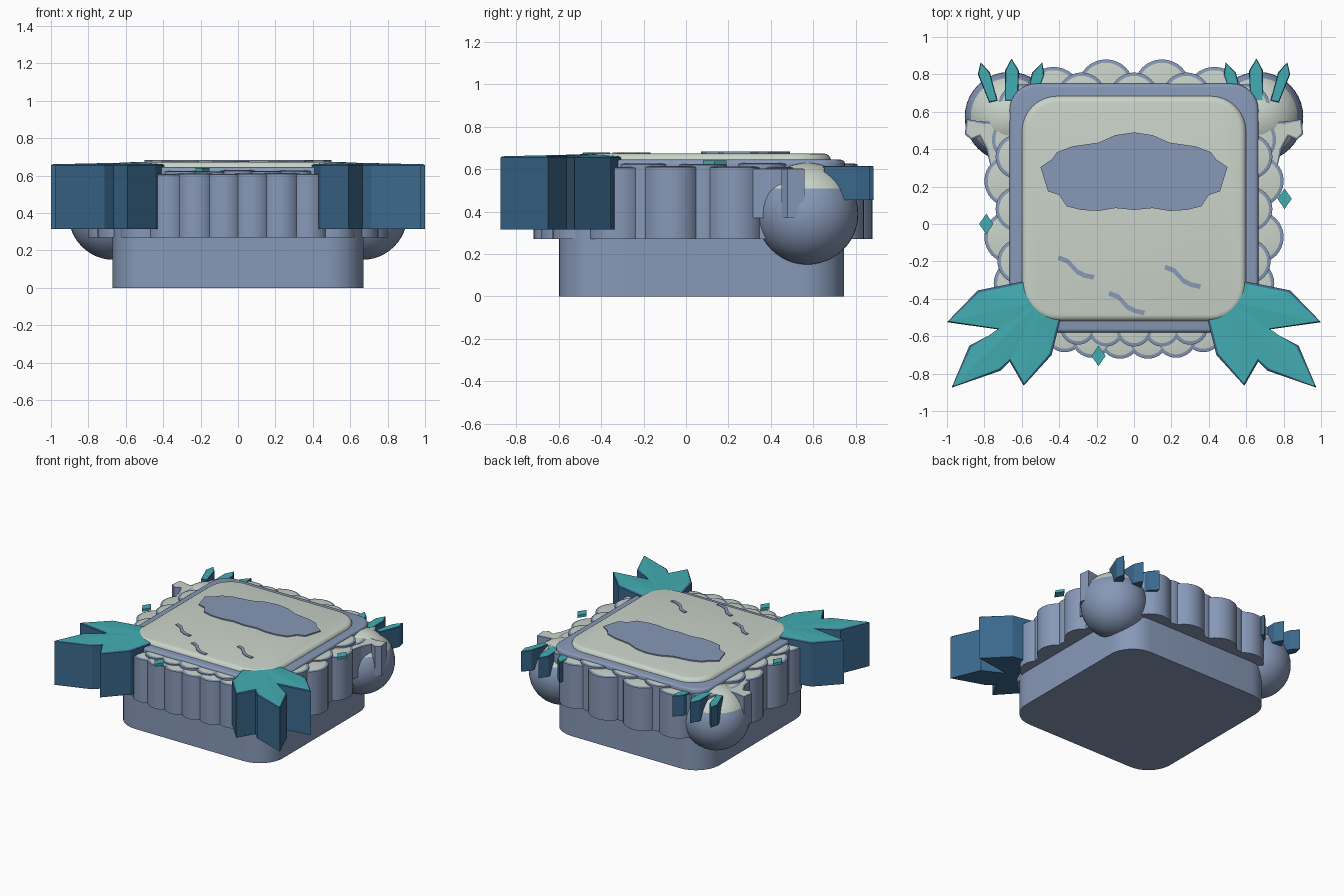
import bpy, bmesh, math

if "Cube" in bpy.data.objects:
    bpy.data.objects.remove(bpy.data.objects["Cube"])


def mat(name, *srgb):
    m = bpy.data.materials.new(name)
    m.diffuse_color = [((c + 0.055) / 1.055) ** 2.4 for c in srgb] + [1]
    m.use_nodes = True
    m.node_tree.nodes["Principled BSDF"].inputs["Base Color"].default_value = m.diffuse_color
    return m


STONE = mat("slate blue", 0.53, 0.60, 0.72)
PALE = mat("pale sage", 0.79, 0.83, 0.79)
TEAL = mat("teal", 0.26, 0.68, 0.70)
NAVY = mat("deep blue", 0.23, 0.41, 0.55)


def finish(bm, name, mats, smooth=False):
    bmesh.ops.recalc_face_normals(bm, faces=bm.faces[:])
    me = bpy.data.meshes.new(name)
    bm.to_mesh(me)
    bm.free()
    ob = bpy.data.objects.new(name, me)
    bpy.context.collection.objects.link(ob)
    for m in mats:
        me.materials.append(m)
    if smooth:
        bpy.ops.object.select_all(action='DESELECT')
        ob.select_set(True)
        bpy.context.view_layer.objects.active = ob
        bpy.ops.object.shade_smooth_by_angle(angle=math.radians(35))
    return ob


def prism(name, pts, z0, z1, side, top=None, border=0, raise_top=0, peak=None,
          smooth=False, bevel=0):
    """Extruded outline; optional coloured top with a border, raised or fanned to a peak."""
    bm = bmesh.new()
    f = bm.faces.new([bm.verts.new((x, y, z0)) for x, y in pts])
    f.normal_update()
    ext = bmesh.ops.extrude_face_region(bm, geom=[f])
    bmesh.ops.translate(bm, verts=[v for v in ext['geom'] if isinstance(v, bmesh.types.BMVert)],
                        vec=(0, 0, z1 - z0))
    if not any(len(g.verts) == len(pts) and abs(g.calc_center_median().z - z0) < 1e-5
               for g in bm.faces):
        bm.faces.new([v for v in bm.verts if abs(v.co.z - z0) < 1e-5])
    bmesh.ops.recalc_face_normals(bm, faces=bm.faces[:])
    cap = max(bm.faces, key=lambda g: g.calc_center_median().z)
    if bevel:
        bmesh.ops.bevel(bm, geom=list(cap.edges), offset=bevel, segments=4,
                        profile=0.5, affect='EDGES')
    if top:
        if border:
            bmesh.ops.inset_individual(bm, faces=[cap], thickness=border)
        cap.material_index = 1
        for v in cap.verts:
            v.co.z += raise_top
        if peak:
            r = bmesh.ops.poke(bm, faces=[cap])
            r['verts'][0].co = peak
            for g in r['faces']:
                g.material_index = 1
    return finish(bm, name, [side] + ([top] if top else []), smooth)


def rounded(hx, y0, y1, r, n=8):
    pts = []
    for i, (cx, cy) in enumerate([(hx - r, y1 - r), (r - hx, y1 - r),
                                  (r - hx, y0 + r), (hx - r, y0 + r)]):
        for k in range(n + 1):
            a = math.pi / 2 * (i + k / n)
            pts.append((cx + r * math.cos(a), cy + r * math.sin(a)))
    return pts


def circle(cx, cy, r, n=32):
    return [(cx + r * math.cos(2 * math.pi * i / n), cy + r * math.sin(2 * math.pi * i / n))
            for i in range(n)]


# Main block, rim and cushion
prism("base_block", rounded(0.67, -0.6, 0.745, 0.2), 0, 0.6, STONE, smooth=True)
prism("top_rim", rounded(0.665, -0.58, 0.75, 0.14), 0.58, 0.645, STONE, smooth=True, bevel=0.02)
prism("cushion", rounded(0.6, -0.52, 0.685, 0.19), 0.6, 0.674, PALE, smooth=True, bevel=0.035)

# Scalloped fringe: (x, y, radius) for the outer row, then the inner row
outer = [(0.15, 0.73, 0.15), (0.43, 0.69, 0.15), (0.6, 0.62, 0.13),
         (0.63, 0.45, 0.13), (0.66, 0.23, 0.14), (0.66, -0.07, 0.14), (0.61, -0.32, 0.14),
         (0.075, -0.61, 0.11), (0.225, -0.605, 0.11), (0.37, -0.575, 0.11), (0.5, -0.5, 0.13)]
inner = [(0, 0.68, 0.13), (0.28, 0.68, 0.13), (0.62, 0.36, 0.12), (0.62, 0.08, 0.12),
         (0.61, -0.2, 0.12), (0, -0.56, 0.095), (0.15, -0.56, 0.095), (0.3, -0.55, 0.095)]
for row, z in ((outer, 0.605), (inner, 0.62)):
    for i, (x, y, r) in enumerate(row):
        for s in ((1, -1) if x else (1,)):
            prism("fringe_scallop", circle(s * x, y, r), 0.27, z + 0.002 * (i % 3) + 0.001 * s,
                  STONE, PALE, border=0.018, raise_top=0.004, smooth=True)

# Patch on the cushion
half = [(0, 0.49), (0.1, 0.475), (0.19, 0.435), (0.33, 0.415), (0.41, 0.385), (0.44, 0.345),
        (0.5, 0.305), (0.48, 0.24), (0.46, 0.175), (0.4, 0.155), (0.36, 0.095), (0.28, 0.075),
        (0.19, 0.07), (0.1, 0.085), (0, 0.075)]
prism("cushion_patch", half + [(-x, y) for x, y in half[-2:0:-1]], 0.674, 0.683, STONE)

# Thin crack strokes
stroke = [(0, 0), (0.05, -0.02), (0.1, -0.075), (0.14, -0.095), (0.19, -0.105)]
for ox, oy in ((-0.4, -0.18), (0.17, -0.23), (-0.13, -0.37)):
    up = [(ox + x, oy + y + 0.012) for x, y in stroke]
    low = [(ox + x - 0.008, oy + y - 0.012) for x, y in stroke]
    prism("cushion_crack", up + low[::-1], 0.672, 0.679, STONE)

# Front crystal clusters, back corner balls and back crystals
cluster = [(0.585, -0.305), (0.835, -0.355), (1.0, -0.525), (0.715, -0.565), (0.88, -0.65),
           (0.975, -0.875), (0.715, -0.785), (0.61, -0.66), (0.675, -0.735), (0.59, -0.865),
           (0.44, -0.70), (0.39, -0.50)]
cluster = cluster[:7] + [(0.665, -0.735)] + cluster[9:]
drip = [(0.6, 0.56), (0.8, 0.545), (0.895, 0.56), (0.905, 0.48), (0.87, 0.45), (0.825, 0.47),
        (0.79, 0.4), (0.765, 0.3), (0.71, 0.36), (0.6, 0.38)]
shards = [[(0.73, 0.66), (0.775, 0.65), (0.835, 0.8), (0.82, 0.865), (0.77, 0.81)],
          [(0.62, 0.66), (0.69, 0.66), (0.69, 0.82), (0.655, 0.885), (0.615, 0.82)],
          [(0.535, 0.65), (0.58, 0.66), (0.545, 0.81), (0.49, 0.865), (0.48, 0.8)]]
for s in (1, -1):
    def flip(pts):
        return [(s * x, y) for x, y in pts]
    prism("front_crystal", flip(cluster), 0.315, 0.655, NAVY, TEAL, border=0.013,
          raise_top=0.006, peak=(s * 0.5, -0.41, 0.672))
    prism("ball_drip", flip(drip), 0.37, 0.6, STONE, PALE, border=0.012, raise_top=0.004)
    for sh in shards:
        prism("back_crystal", flip(sh), 0.455, 0.612, NAVY, TEAL, border=0.005, raise_top=0.003)
    bm = bmesh.new()
    bmesh.ops.create_uvsphere(bm, u_segments=40, v_segments=24, radius=0.24)
    bmesh.ops.translate(bm, verts=bm.verts[:], vec=(s * 0.665, 0.573, 0.39))
    for f in bm.faces:
        f.material_index = int(f.calc_center_median().z > 0.52)
    finish(bm, "corner_ball", [STONE, PALE], smooth=True)

# Small loose diamond chips
for x, y in ((0.805, 0.135), (-0.79, 0), (-0.19, -0.705)):
    prism("diamond_chip", [(x + 0.038, y), (x, y + 0.055), (x - 0.038, y), (x, y - 0.055)],
          0.622, 0.642, TEAL)
